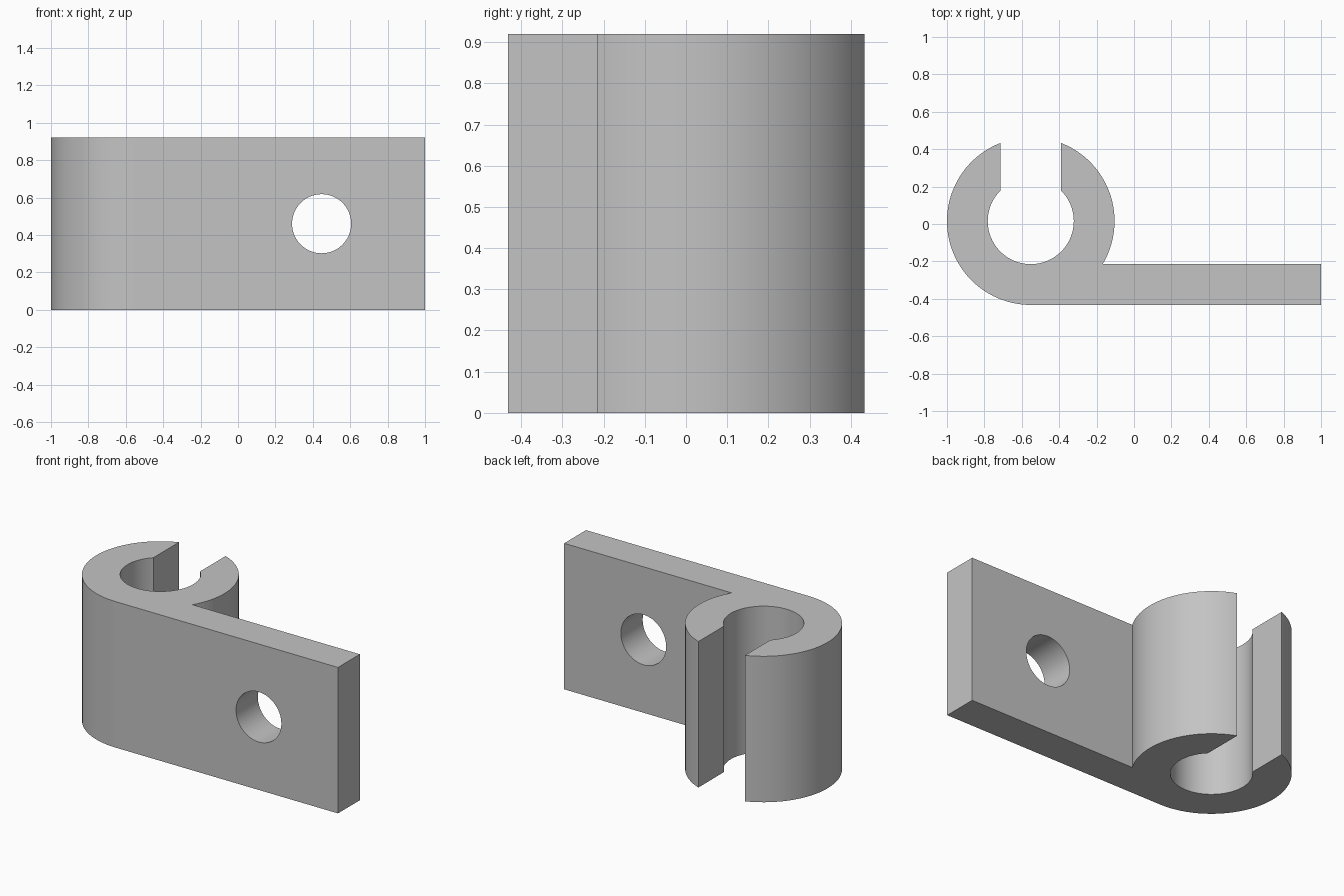
import bpy, bmesh, math

if "Cube" in bpy.data.objects:
    bpy.data.objects.remove(bpy.data.objects["Cube"])

HEIGHT = 0.92
CX, CY = -0.552, 0.0155          # centre of the clip ring
R_OUT, R_IN = 0.448, 0.23
SLOT = 0.1625                    # half width of the slot
PLATE_BACK = -0.215


def arc(radius, start, end, steps):
    """Points on a circle around the ring centre, angles in radians."""
    return [(CX + radius * math.cos(start + (end - start) * i / steps),
             CY + radius * math.sin(start + (end - start) * i / steps))
            for i in range(steps + 1)]


# Clip profile: plate, short outer arc, slot, bore, slot, long outer arc
join = math.asin((PLATE_BACK - CY) / R_OUT)
lip_out = math.acos(SLOT / R_OUT)
lip_in = math.acos(SLOT / R_IN)
profile = [(1.0, CY - R_OUT), (1.0, PLATE_BACK)]
profile += arc(R_OUT, join, lip_out, 40)
profile += arc(R_IN, lip_in, -math.pi - lip_in, 96)
profile += arc(R_OUT, math.pi - lip_out, 1.5 * math.pi, 64)

# Extrude the profile upward
bm = bmesh.new()
base = bm.faces.new([bm.verts.new((x, y, 0)) for x, y in profile])
top = bmesh.ops.extrude_face_region(bm, geom=[base])["geom"]
bmesh.ops.translate(bm, vec=(0, 0, HEIGHT),
                    verts=[v for v in top if isinstance(v, bmesh.types.BMVert)])
bmesh.ops.recalc_face_normals(bm, faces=bm.faces)
mesh = bpy.data.meshes.new("clip_bracket")
bm.to_mesh(mesh)
bm.free()
clip = bpy.data.objects.new("clip_bracket", mesh)
bpy.context.collection.objects.link(clip)

grey = bpy.data.materials.new("plain grey")
grey.diffuse_color = (0.55, 0.55, 0.55, 1)
grey.use_nodes = True
grey.node_tree.nodes["Principled BSDF"].inputs["Base Color"].default_value = grey.diffuse_color
mesh.materials.append(grey)

# Screw hole through the plate
bpy.ops.mesh.primitive_cylinder_add(vertices=64, radius=0.158, depth=0.5,
                                    location=(0.447, -0.32, HEIGHT / 2),
                                    rotation=(math.pi / 2, 0, 0))
cutter = bpy.context.object
cutter.name = "screw_hole_cutter"
cutter.data.materials.append(grey)
cut = clip.modifiers.new("screw_hole", 'BOOLEAN')
cut.operation = 'DIFFERENCE'
cut.solver = 'EXACT'
cut.object = cutter

# Apply the cut, then smooth the round walls
bpy.ops.object.select_all(action='DESELECT')
clip.select_set(True)
bpy.context.view_layer.objects.active = clip
bpy.ops.object.modifier_apply(modifier=cut.name)
bpy.data.objects.remove(cutter)
bpy.ops.object.shade_smooth_by_angle(angle=math.radians(30))
